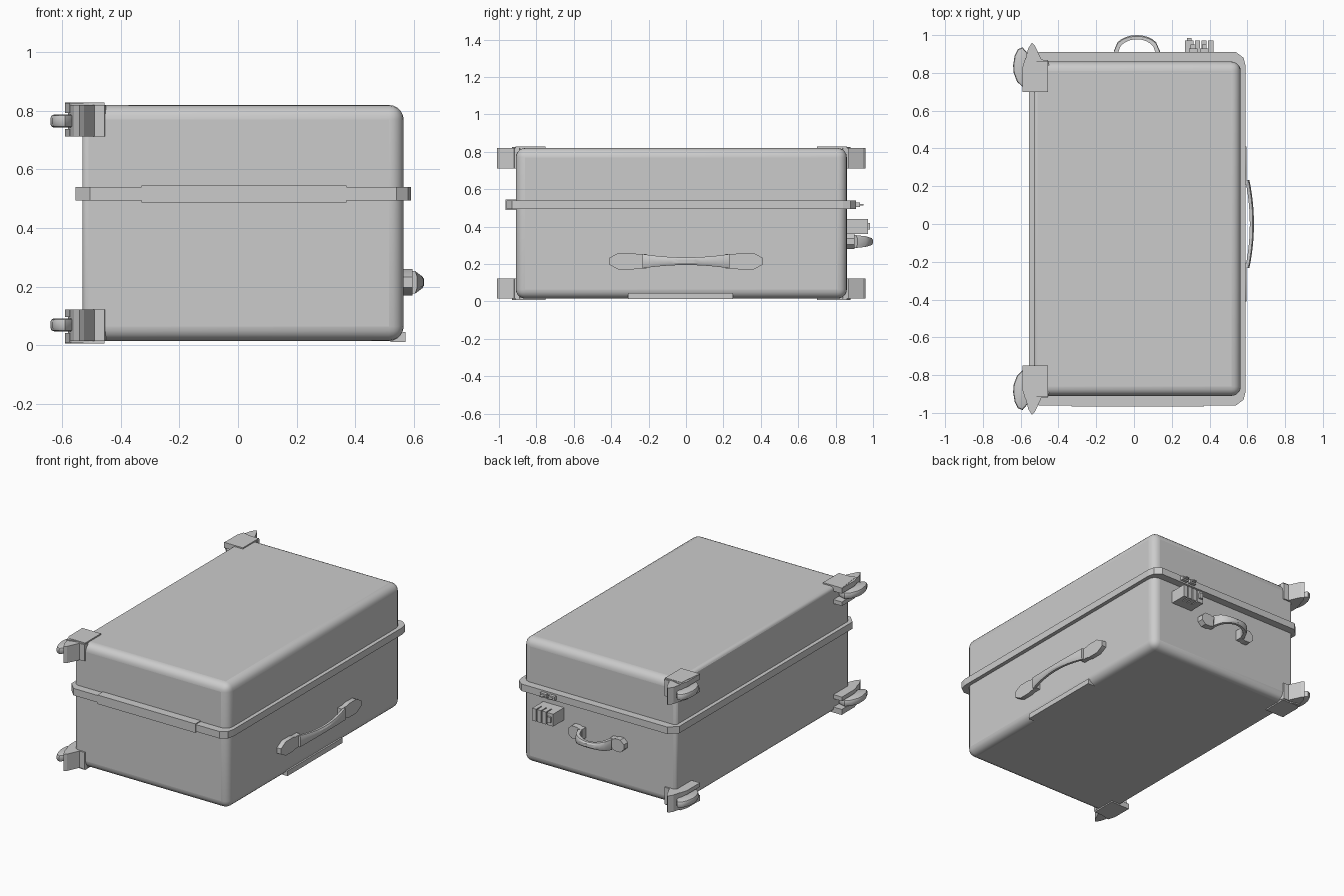
import bpy, bmesh, math
from mathutils import Vector

if "Cube" in bpy.data.objects:
    bpy.data.objects.remove(bpy.data.objects["Cube"])

grey = bpy.data.materials.new("shell grey")
grey.diffuse_color = (0.6, 0.6, 0.6, 1)
grey.use_nodes = True
grey.node_tree.nodes["Principled BSDF"].inputs["Base Color"].default_value = grey.diffuse_color
CY, CZ = -0.025, 0.4175          # mirror planes of the shell


def finish(name, bm, smooth=None):
    bmesh.ops.recalc_face_normals(bm, faces=bm.faces)
    me = bpy.data.meshes.new(name)
    bm.to_mesh(me)
    bm.free()
    ob = bpy.data.objects.new(name, me)
    bpy.context.collection.objects.link(ob)
    me.materials.append(grey)
    if smooth:
        bpy.ops.object.select_all(action='DESELECT')
        ob.select_set(True)
        bpy.context.view_layer.objects.active = ob
        bpy.ops.object.shade_smooth_by_angle(angle=math.radians(smooth))
    return ob


def add_box(bm, x0, x1, y0, y1, z0, z1):
    verts = bmesh.ops.create_cube(bm, size=1)["verts"]
    for v in verts:
        v.co = Vector(((x0 + x1) / 2 + v.co.x * (x1 - x0),
                       (y0 + y1) / 2 + v.co.y * (y1 - y0),
                       (z0 + z1) / 2 + v.co.z * (z1 - z0)))


def box(name, *b):
    bm = bmesh.new()
    add_box(bm, *b)
    return finish(name, bm)


def add_prism(bm, pts, a, b, place):
    """Extrude a 2D outline from depth a to depth b; place maps (u, v, d) to 3D."""
    lo = [bm.verts.new(place(u, v, a)) for u, v in pts]
    hi = [bm.verts.new(place(u, v, b)) for u, v in pts]
    bm.faces.new(lo)
    bm.faces.new(hi)
    n = len(pts)
    for i in range(n):
        j = (i + 1) % n
        bm.faces.new((lo[i], lo[j], hi[j], hi[i]))


# Shell: soft edges everywhere, tighter on the wheel side
bm = bmesh.new()
add_box(bm, -0.53, 0.565, -0.91, 0.86, 0.015, 0.82)
weight = bm.edges.layers.float.new("bevel_weight_edge")
for e in bm.edges:
    e[weight] = 0.4 if all(v.co.x < 0 for v in e.verts) else 1.0
shell = finish("shell", bm, 35)
bev = shell.modifiers.new("soft_edges", 'BEVEL')
bev.limit_method = 'WEIGHT'
bev.width = 0.05
bev.segments = 5
shell.modifiers.move(len(shell.modifiers) - 1, 0)

# Zip band around the shell, with chamfered corners
x0, x1, y0, y1, c = -0.555, 0.59, -0.96, 0.91, 0.05
band = [(x0 + c, y0), (x1 - c, y0), (x1 - 0.01, y0 + 0.03), (x1, y0 + c + 0.02),
        (x1, y1 - c - 0.02), (x1 - 0.01, y1 - 0.03), (x1 - c, y1), (x0 + c, y1),
        (x0, y1 - c), (x0, y0 + c)]
bm = bmesh.new()
add_prism(bm, band, 0.495, 0.54, lambda u, v, d: (u, v, d))
finish("zip_band", bm)
box("hinge_strip", -0.33, 0.37, -0.965, -0.9, 0.488, 0.546)

# Zip pulls
bm = bmesh.new()
for x in (0.29, 0.35):
    add_box(bm, x, x + 0.045, 0.90, 0.93, 0.505, 0.53)
    add_box(bm, x + 0.01, x + 0.035, 0.92, 0.95, 0.514, 0.521)
finish("zip_pulls", bm)


def handle(name, half, span, rise, base, width, place):
    """Arched strap between two pointed pads; place maps (along, across, out)."""
    bm = bmesh.new()
    w = width / 2
    inner = span - 0.01
    tip = (half - inner) * 0.25
    for s in (-1, 1):
        pad = [(s * inner, -w * 0.85), (s * (inner + tip), -w * 0.85),
               (s * (inner + 1.5 * tip), -w), (s * (half - tip), -w),
               (s * half, -w * 0.4), (s * half, w * 0.4), (s * (half - tip), w),
               (s * (inner + 1.5 * tip), w), (s * (inner + tip), w * 0.85),
               (s * inner, w * 0.85)]
        add_prism(bm, pad, -0.01, base, place)
    rings, n, t = [], 12, 0.016
    for i in range(n + 1):
        k = -1 + 2 * i / n
        arch = math.sqrt(max(0, 1 - k * k)) if rise > 0.06 else 1 - k * k
        out = base + (rise - t) * arch
        half_w = w * (0.45 + 0.4 * k * k)
        u = k * (span + 0.012)
        mid = u * (1 - t / span) if rise > 0.06 else u
        rings.append([bm.verts.new(place(*p)) for p in (
            (mid, -half_w, out - 0.006), (mid, half_w, out - 0.006),
            (u, half_w, out + t * 0.6), (u, half_w * 0.5, out + t),
            (u, -half_w * 0.5, out + t), (u, -half_w, out + t * 0.6))])
    for a, b in zip(rings, rings[1:]):
        for i in range(6):
            j = (i + 1) % 6
            bm.faces.new((a[i], a[j], b[j], b[i]))
    bm.faces.new(rings[0])
    bm.faces.new(rings[-1])
    finish(name, bm, 30)


handle("side_handle", 0.41, 0.22, 0.04, 0.03, 0.09,
       lambda u, v, d: (0.565 + d, u, 0.215 + v))
handle("top_handle", 0.2, 0.11, 0.1, 0.04, 0.08,
       lambda u, v, d: (0.015 + u, 0.86 + d, 0.32 + v))

# Foot strip under the side handle
box("foot_strip", 0.52, 0.571, -0.31, 0.25, 0.012, 0.045)

# Combination lock with three dials and a button
bm = bmesh.new()
add_box(bm, 0.27, 0.42, 0.85, 0.92, 0.36, 0.44)
for x in (0.33, 0.365, 0.4):
    add_box(bm, x - 0.008, x + 0.02, 0.91, 0.972, 0.36, 0.44)
add_box(bm, 0.27, 0.315, 0.91, 0.972, 0.36, 0.44)
add_box(bm, 0.28, 0.305, 0.96, 0.985, 0.385, 0.42)
finish("combination_lock", bm)

# Corner brackets and wheels, mirrored to the four corners of the wheel side
guard = [(-0.45, 0.84), (-0.455, 0.868), (-0.49, 0.87), (-0.525, 0.945), (-0.54, 0.96),
         (-0.56, 0.93), (-0.58, 0.85), (-0.55, 0.80), (-0.52, 0.80)]
flap = [(-0.52, 0.70), (-0.59, 0.70), (-0.59, 0.83), (-0.575, 0.88), (-0.50, 0.86)]
tyre = [(-0.54, 0.74), (-0.59, 0.725), (-0.62, 0.755), (-0.637, 0.80), (-0.64, 0.84),
        (-0.632, 0.89), (-0.615, 0.925), (-0.59, 0.935), (-0.56, 0.90)]
for sy, yn in ((1, "back"), (-1, "front")):
    for sz, zn in ((1, "upper"), (-1, "lower")):
        def place(u, v, d):
            return (u, CY + sy * (v - CY), CZ + sz * (d - CZ))

        bm = bmesh.new()
        add_prism(bm, guard, 0.712, 0.82, place)
        add_prism(bm, flap, 0.792, 0.826, place)
        add_prism(bm, flap, 0.712, 0.738, place)
        # plate wrapped onto the large shell face
        add_prism(bm, [(-0.59, 0.70), (-0.455, 0.70), (-0.455, 0.862), (-0.57, 0.862)],
                  0.812, 0.828, place)
        finish(f"{yn}_{zn}_bracket", bm)

        bm = bmesh.new()
        add_prism(bm, tyre, 0.743, 0.787, place)
        rims = [e for e in bm.edges
                if abs(e.verts[0].co.z - e.verts[1].co.z) < 1e-4]
        bmesh.ops.bevel(bm, geom=rims, offset=0.012, segments=2, affect='EDGES', profile=0.5)
        finish(f"{yn}_{zn}_wheel", bm, 40)
